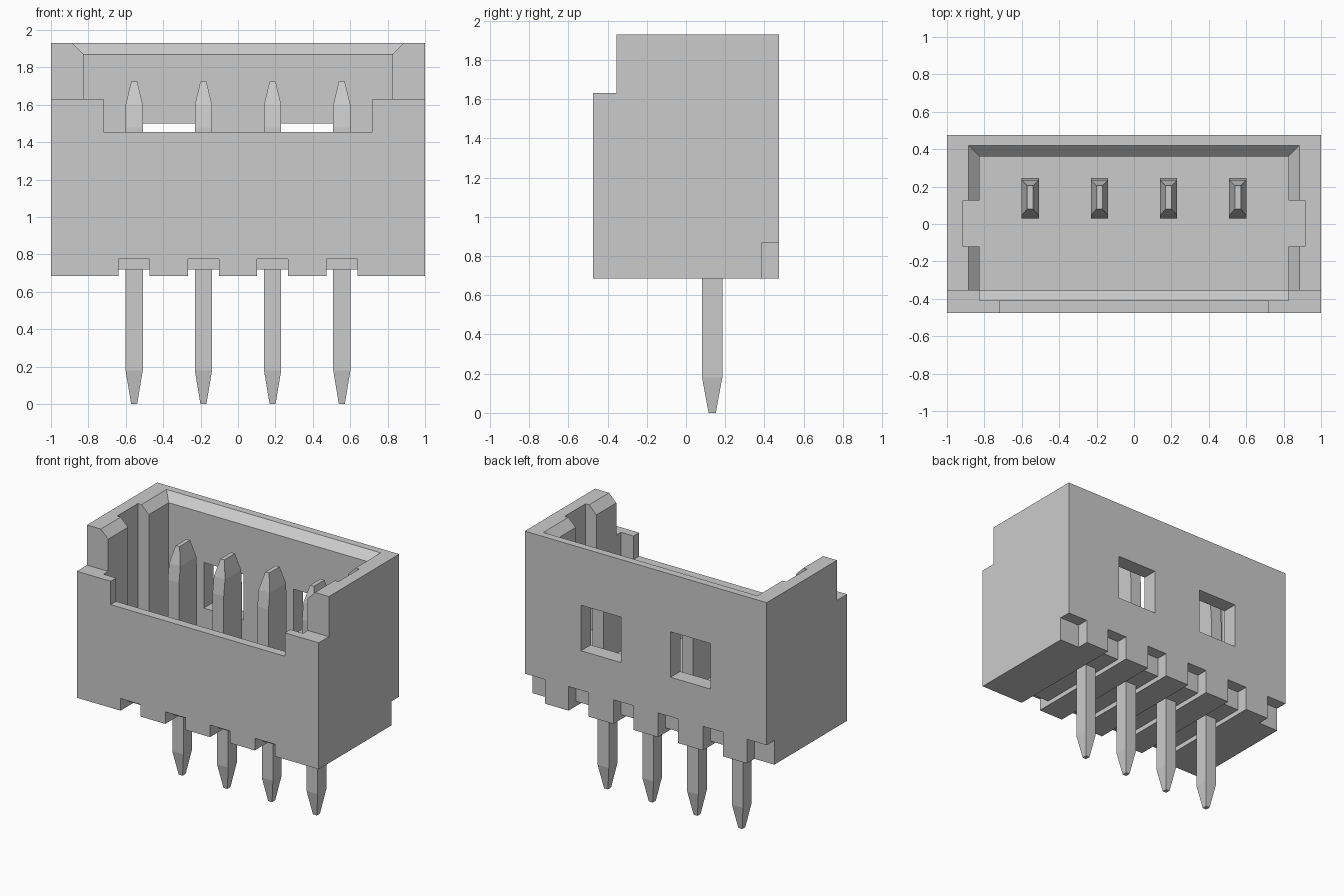
import bpy
import bmesh

default = bpy.data.objects.get("Cube")
if default:
    bpy.data.objects.remove(default, do_unlink=True)

grey = bpy.data.materials.new("light_grey")
grey.use_nodes = True
grey.diffuse_color = (0.6, 0.6, 0.6, 1)
grey.node_tree.nodes["Principled BSDF"].inputs["Base Color"].default_value = (0.6, 0.6, 0.6, 1)


def loft(name, rings):
    """Stack rectangles (z, x0, x1, y0, y1) into one closed solid."""
    bm = bmesh.new()
    loops = [[bm.verts.new(p) for p in ((x0, y0, z), (x1, y0, z), (x1, y1, z), (x0, y1, z))]
             for z, x0, x1, y0, y1 in rings]
    bm.faces.new(loops[0][::-1])
    bm.faces.new(loops[-1])
    for a, b in zip(loops, loops[1:]):
        for i in range(4):
            j = (i + 1) % 4
            bm.faces.new((a[i], a[j], b[j], b[i]))
    mesh = bpy.data.meshes.new(name)
    bm.to_mesh(mesh)
    bm.free()
    mesh.materials.append(grey)
    obj = bpy.data.objects.new(name, mesh)
    bpy.context.collection.objects.link(obj)
    return obj


def box(name, x0, x1, y0, y1, z0, z1):
    return loft(name, [(z0, x0, x1, y0, y1), (z1, x0, x1, y0, y1)])


def cut(obj, cutter):
    """Subtract the cutter from the object, then discard it."""
    cutter.hide_render = True
    mod = obj.modifiers.new("cut", "BOOLEAN")
    mod.operation = "DIFFERENCE"
    mod.solver = "EXACT"
    mod.object = cutter
    bpy.context.view_layer.objects.active = obj
    bpy.ops.object.modifier_apply(modifier=mod.name)
    bpy.data.objects.remove(cutter, do_unlink=True)


PIN_X = (-0.555, -0.185, 0.185, 0.555)
FLOOR = 1.0

# Housing: outer block with a chamfered open cavity
housing = box("housing", -1, 1, -0.475, 0.475, 0.685, 1.93)
cut(housing, loft("cavity", [
    (FLOOR, -0.825, 0.825, -0.355, 0.36),
    (1.40, -0.825, 0.825, -0.355, 0.36),
    (1.455, -0.825, 0.825, -0.41, 0.36),
    (1.87, -0.825, 0.825, -0.41, 0.36),
    (1.97, -0.925, 0.925, -0.41, 0.46)]))

# Stepped front wall and its wide notch
cut(housing, box("front_step", -1.2, 1.2, -0.7, -0.355, 1.63, 2.2))
cut(housing, box("front_notch", -0.72, 0.72, -0.7, -0.38, 1.455, 2.2))

for s in (-1, 1):
    # Keyways inside the end walls
    a, b = sorted((s * 0.75, s * 0.915))
    cut(housing, box("keyway", a, b, -0.12, 0.125, FLOOR, 2.2))
    # Back wall windows
    a, b = sorted((s * 0.205, s * 0.535))
    cut(housing, box("window", a, b, 0.3, 0.7, 1.16, 1.50))
    # Lower back corner notches
    a, b = sorted((s * 0.835, s * 1.2))
    cut(housing, box("corner_notch", a, b, 0.385, 0.7, 0.5, 0.865))

# Grooves under the housing, deeper at the front and back ends
for x in PIN_X:
    a, b = x - 0.083, x + 0.083
    cut(housing, box("groove", a, b, -0.7, 0.7, 0.5, 0.72))
    cut(housing, box("front_groove", a, b, -0.7, -0.385, 0.5, 0.775))
    cut(housing, box("back_groove", a, b, 0.385, 0.7, 0.5, 0.865))

# Contact pins: slim tapered leg below, broad tapered blade above
for i, x in enumerate(PIN_X):
    w, t = 0.046, 0.016
    loft(f"pin_{i + 1}", [
        (0.0, x - t, x + t, 0.115, 0.152),
        (0.18, x - w, x + w, 0.082, 0.185),
        (0.88, x - w, x + w, 0.082, 0.185),
        (0.89, x - w, x + w, 0.03, 0.245),
        (1.48, x - w, x + w, 0.03, 0.245),
        (1.60, x - w, x + w, 0.045, 0.235),
        (1.725, x - t, x + t, 0.08, 0.205)])
